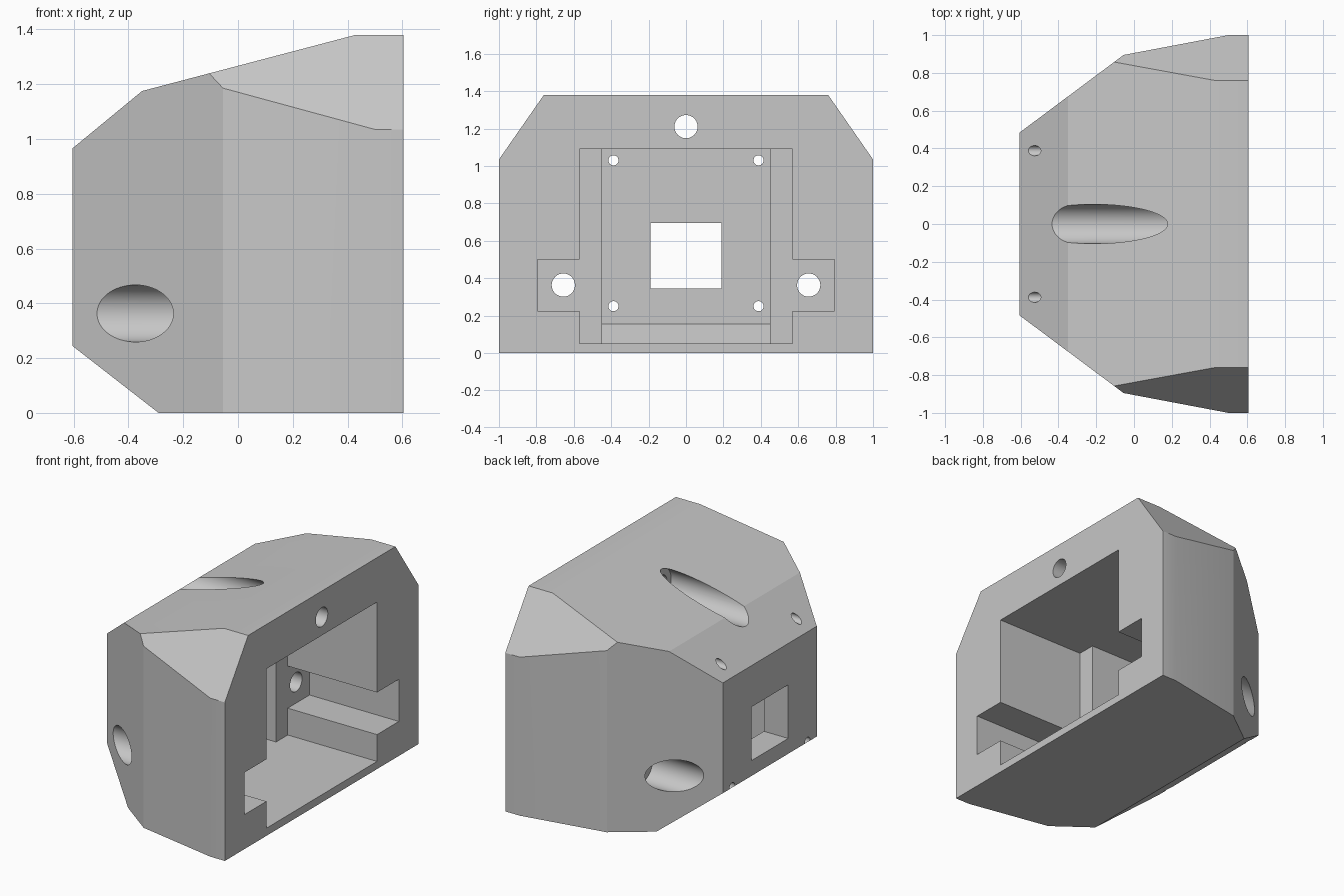
import bpy, bmesh, math
from mathutils import Matrix, Vector

old = bpy.data.objects.get("Cube")
if old:
    bpy.data.objects.remove(old, do_unlink=True)

grey = bpy.data.materials.new("plain_grey")
grey.use_nodes = True
colour = (0.57, 0.57, 0.57, 1)
grey.diffuse_color = colour
grey.node_tree.nodes["Principled BSDF"].inputs["Base Color"].default_value = colour

# For each extrusion axis: maps (u, v, depth) to a point
PLACE = {
    "x": lambda u, v, d: (d, u, v),
    "y": lambda u, v, d: (u, d, v),
    "z": lambda u, v, d: (u, v, d),
}


def finish(name, bm):
    bmesh.ops.recalc_face_normals(bm, faces=bm.faces)
    mesh = bpy.data.meshes.new(name)
    bm.to_mesh(mesh)
    bm.free()
    mesh.materials.append(grey)
    obj = bpy.data.objects.new(name, mesh)
    bpy.context.collection.objects.link(obj)
    return obj


def prism(name, axis, profile, lo, hi):
    bm = bmesh.new()
    face = bm.faces.new([bm.verts.new(PLACE[axis](u, v, lo)) for u, v in profile])
    new = bmesh.ops.extrude_face_region(bm, geom=[face])["geom"]
    shift = Vector(PLACE[axis](0, 0, hi - lo))
    bmesh.ops.translate(bm, vec=shift, verts=[g for g in new if isinstance(g, bmesh.types.BMVert)])
    return finish(name, bm)


def bore(name, y, z, radius, lo, hi):
    bm = bmesh.new()
    place = Matrix.Translation(((lo + hi) / 2, y, z)) @ Matrix.Rotation(math.pi / 2, 4, "Y")
    bmesh.ops.create_cone(bm, cap_ends=True, segments=64, radius1=radius,
                          radius2=radius, depth=hi - lo, matrix=place)
    return finish(name, bm)


def combine(target, tool, operation):
    mod = target.modifiers.new("cut", "BOOLEAN")
    mod.operation = operation
    mod.solver = "EXACT"
    mod.object = tool
    tool.hide_render = True
    bpy.context.view_layer.objects.active = target
    bpy.ops.object.modifier_apply(modifier=mod.name)
    bpy.data.objects.remove(tool, do_unlink=True)


def mirrored(half):
    return half + [(-u, v) for u, v in reversed(half)]


# Outer shell: three crossing profiles
body = prism("housing", "y", [(-0.605, 0.245), (-0.29, 0), (0.605, 0), (0.605, 1.38),
                              (0.43, 1.38), (-0.35, 1.175), (-0.605, 0.965)], -1.2, 1.2)
plan_half = [(-0.705, 0.41), (-0.055, 0.895), (0.5, 1), (0.75, 1)]
plan = plan_half + [(x, -y) for x, y in reversed(plan_half)]
combine(body, prism("plan", "z", plan, -0.2, 1.6), "INTERSECT")
shoulders = mirrored([(1.1, -0.1), (1.1, 0.891), (0.69, 1.48)])
combine(body, prism("shoulders", "x", shoulders, -0.9, 0.9), "INTERSECT")

# Open pocket with side wings
pocket = mirrored([(0.57, 0.05), (0.57, 0.225), (0.795, 0.225),
                   (0.795, 0.5), (0.57, 0.5), (0.57, 1.09)])
combine(body, prism("pocket", "x", pocket, -0.04, 0.7), "DIFFERENCE")

# Deeper inner chamber with a sloping floor
chamber = [(0.7, 0.05), (-0.295, 0.05), (-0.43, 0.155), (-0.43, 1.09), (0.7, 1.09)]
combine(body, prism("chamber", "y", chamber, -0.45, 0.45), "DIFFERENCE")

# Square window through the end wall
window = [(-0.19, 0.345), (0.19, 0.345), (0.19, 0.695), (-0.19, 0.695)]
combine(body, prism("window", "x", window, -0.8, -0.2), "DIFFERENCE")

# Bolt holes with wide counterbores on the sloping outside
for y, z, seat in ((0.656, 0.363, -0.145), (-0.656, 0.363, -0.145), (0, 1.21, 0.18)):
    combine(body, bore("counterbore", y, z, 0.104, -0.9, seat), "DIFFERENCE")
    combine(body, bore("bolt_hole", y, z, 0.062, -0.8, 0.8), "DIFFERENCE")

# Small screw holes in the chamber corners
for y in (-0.388, 0.388):
    for z in (0.25, 1.03):
        combine(body, bore("screw_hole", y, z, 0.027, -0.8, -0.3), "DIFFERENCE")

bpy.ops.object.select_all(action="DESELECT")
body.select_set(True)
bpy.context.view_layer.objects.active = body
bpy.ops.object.shade_smooth_by_angle(angle=math.radians(15))
